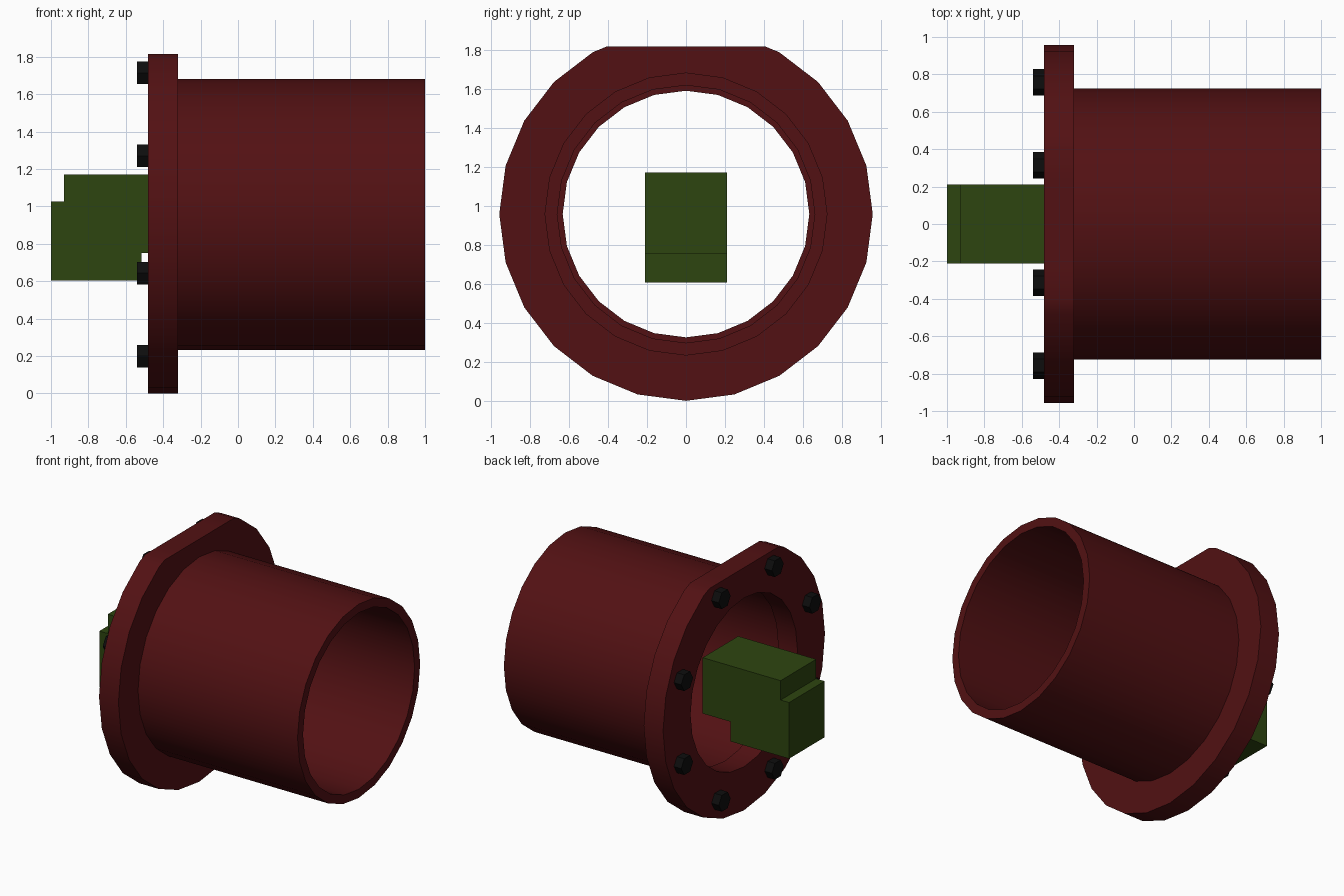
import bpy, bmesh, math

if "Cube" in bpy.data.objects:
    bpy.data.objects.remove(bpy.data.objects["Cube"])

CZ = 0.957   # height of the tube axis


def material(name, rgb):
    m = bpy.data.materials.new(name)
    m.diffuse_color = (*rgb, 1)
    m.use_nodes = True
    m.node_tree.nodes["Principled BSDF"].inputs["Base Color"].default_value = m.diffuse_color
    return m


RED = material("dark red", (0.085, 0.0055, 0.0065))
GREEN = material("olive green", (0.027, 0.06, 0.005))
BLACK = material("black", (0.004, 0.004, 0.004))


def finish(name, bm, mat, smooth=False):
    bmesh.ops.recalc_face_normals(bm, faces=bm.faces[:])
    me = bpy.data.meshes.new(name)
    bm.to_mesh(me)
    bm.free()
    me.materials.append(mat)
    ob = bpy.data.objects.new(name, me)
    bpy.context.collection.objects.link(ob)
    if smooth:
        bpy.ops.object.select_all(action='DESELECT')
        ob.select_set(True)
        bpy.context.view_layer.objects.active = ob
        bpy.ops.object.shade_smooth_by_angle(angle=math.radians(30))
    return ob


def ring(x0, x1, r_in, r_out, n=24):
    """Hollow ring along x, as a lathed rectangle."""
    bm = bmesh.new()
    loops = []
    for i in range(n):
        a = 2 * math.pi * i / n
        loops.append([bm.verts.new((x, r * math.cos(a), CZ + r * math.sin(a)))
                      for x, r in ((x0, r_in), (x0, r_out), (x1, r_out), (x1, r_in))])
    for i in range(n):
        a, b = loops[i], loops[(i + 1) % n]
        for j in range(4):
            k = (j + 1) % 4
            bm.faces.new((a[j], a[k], b[k], b[j]))
    return bm


def prism(bm, pts, vec):
    """Extrude a flat polygon along vec."""
    f = bm.faces.new([bm.verts.new(p) for p in pts])
    ext = bmesh.ops.extrude_face_region(bm, geom=[f])["geom"]
    bmesh.ops.translate(bm, vec=vec, verts=[v for v in ext if isinstance(v, bmesh.types.BMVert)])


# Tube
finish("tube", ring(-0.32, 1.0, 0.66, 0.725), RED, True)

# Flange with its top cut flat
bm = ring(-0.48, -0.32, 0.632, 0.957)
cut = bmesh.ops.bisect_plane(bm, geom=bm.verts[:] + bm.edges[:] + bm.faces[:],
                             plane_co=(0, 0, 1.815), plane_no=(0, 0, 1), clear_outer=True)
rim = [e for e in cut["geom_cut"] if isinstance(e, bmesh.types.BMEdge)]
bmesh.ops.holes_fill(bm, edges=rim, sides=0)
finish("flange", bm, RED, True)

# Stepped block in the opening
profile = [(-1, 0.605), (-0.515, 0.605), (-0.515, 0.752), (-0.285, 0.752),
           (-0.285, 1.17), (-0.93, 1.17), (-0.93, 1.025), (-1, 1.025)]
bm = bmesh.new()
prism(bm, [(x, -0.21, z) for x, z in profile], (0, 0.42, 0))
finish("stepped_block", bm, GREEN)

# Eight hexagonal bolts
bm = bmesh.new()
for i in range(8):
    a = math.radians(22.5 + 45 * i)
    y, z = 0.82 * math.cos(a), CZ + 0.82 * math.sin(a)
    prism(bm, [(-0.48, y + 0.07 * math.cos(k * math.pi / 3), z + 0.07 * math.sin(k * math.pi / 3))
               for k in range(6)], (-0.06, 0, 0))
finish("bolts", bm, BLACK)
